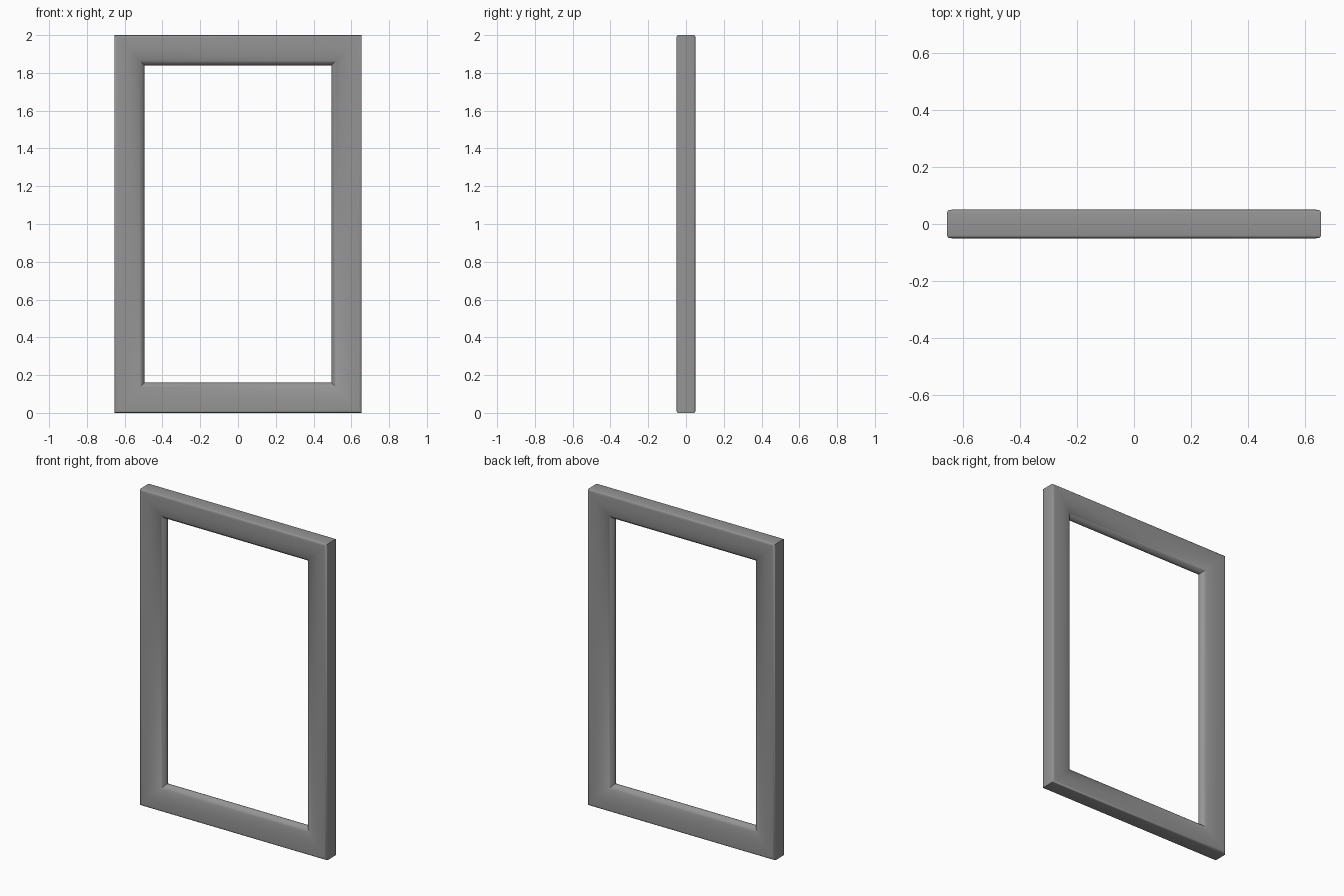
import bpy, bmesh, math

if "Cube" in bpy.data.objects:
    bpy.data.objects.remove(bpy.data.objects["Cube"])

HALF_W, HEIGHT, DEPTH, RAIL = 0.655, 2.0, 0.05, 0.16
ROUND = 0.115  # length of the elliptical inner nose

# moulding section: (inset from outer edge, y), front outer edge round to back
half = [(0.0, 0.040), (0.001, 0.044), (0.004, 0.0475), (0.009, 0.0495), (0.016, DEPTH)]
steps = 12
for i in range(steps + 1):
    a = math.pi / 2 * i / steps
    half.append((RAIL - ROUND + ROUND * math.sin(a), DEPTH * math.cos(a)))
section = [(u, -y) for u, y in half[:-1]] + [(RAIL, 0)] + half[-2::-1]

# sweep the section around four mitred corners
bm = bmesh.new()
rings = []
for sx, top in ((-1, 0), (1, 0), (1, 1), (-1, 1)):
    rings.append([bm.verts.new((sx * (HALF_W - u), y, HEIGHT - u if top else u))
                  for u, y in section])
n = len(section)
for k in range(4):
    a, b = rings[k], rings[(k + 1) % 4]
    for i in range(n):
        j = (i + 1) % n
        bm.faces.new((a[i], b[i], b[j], a[j]))
bmesh.ops.recalc_face_normals(bm, faces=bm.faces)

mesh = bpy.data.meshes.new("frame_moulding")
bm.to_mesh(mesh)
bm.free()
frame = bpy.data.objects.new("frame_moulding", mesh)
bpy.context.collection.objects.link(frame)

# dark grey finish
mat = bpy.data.materials.new("dark_grey")
mat.diffuse_color = (0.3, 0.3, 0.3, 1)
mat.use_nodes = True
mat.node_tree.nodes["Principled BSDF"].inputs["Base Color"].default_value = mat.diffuse_color
mesh.materials.append(mat)

bpy.context.view_layer.objects.active = frame
frame.select_set(True)
bpy.ops.object.shade_smooth_by_angle(angle=math.radians(40))
